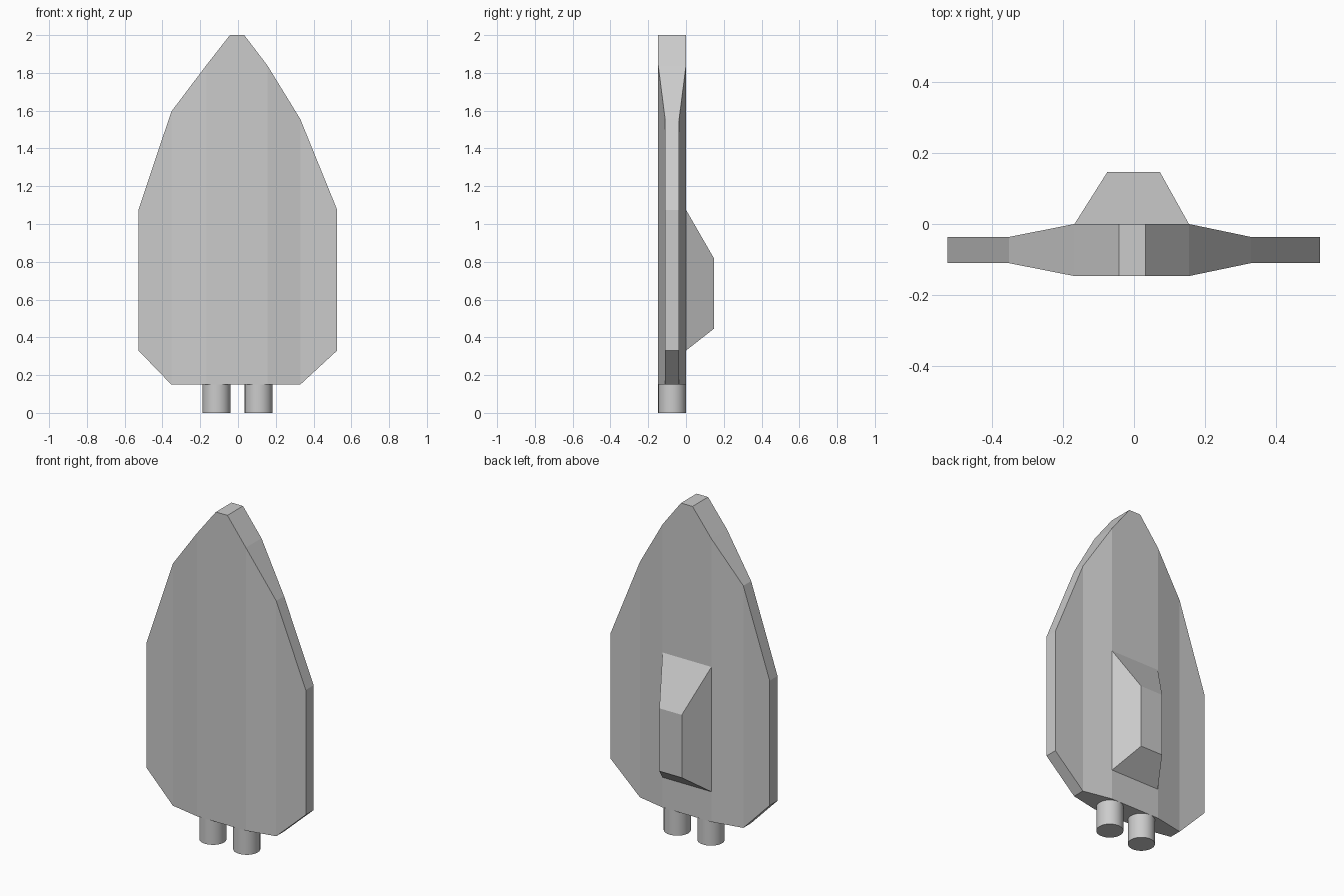
import bpy, bmesh
from mathutils import Matrix

cube = bpy.data.objects.get("Cube")
if cube:
    bpy.data.objects.remove(cube)

# Single plain grey
grey = bpy.data.materials.new("light_grey")
grey.use_nodes = True
colour = (0.6, 0.6, 0.6, 1)
grey.diffuse_color = colour
grey.node_tree.nodes["Principled BSDF"].inputs["Base Color"].default_value = colour


def finish(name, bm):
    bmesh.ops.recalc_face_normals(bm, faces=bm.faces)
    mesh = bpy.data.meshes.new(name)
    bm.to_mesh(mesh)
    bm.free()
    mesh.materials.append(grey)
    obj = bpy.data.objects.new(name, mesh)
    bpy.context.collection.objects.link(obj)
    return obj


def loft(name, sections):
    """Skin a row of four-point sections and cap both ends."""
    bm = bmesh.new()
    rings = [[bm.verts.new(p) for p in s] for s in sections]
    for a, b in zip(rings, rings[1:]):
        for i in range(4):
            j = (i + 1) % 4
            bm.faces.new((a[i], a[j], b[j], b[i]))
    bm.faces.new(rings[0])
    bm.faces.new(rings[-1])
    return finish(name, bm)


# Hull: stations across the width (x, bottom, top, half thickness)
MID, THICK, THIN = -0.0735, 0.0735, 0.037
stations = [
    (-0.527, 0.33, 1.075, THIN),
    (-0.353, 0.15, 1.595, THIN),
    (-0.168, 0.15, 1.84, THICK),
    (-0.043, 0.15, 2.0, THICK),
    (0.033, 0.15, 2.0, THICK),
    (0.155, 0.15, 1.84, THICK),
    (0.33, 0.15, 1.555, THIN),
    (0.525, 0.33, 1.075, THIN),
]
loft("hull", [[(x, MID - t, lo), (x, MID + t, lo), (x, MID + t, hi), (x, MID - t, hi)]
              for x, lo, hi, t in stations])


# Canopy: tapered block on the back
def rectangle(y, x0, x1, z0, z1):
    return [(x0, y, z0), (x1, y, z0), (x1, y, z1), (x0, y, z1)]


loft("canopy", [rectangle(0, -0.168, 0.155, 0.33, 1.075),
                rectangle(0.147, -0.075, 0.073, 0.445, 0.82)])

# Twin engine nozzles below the hull
for name, x in (("right_nozzle", -0.114), ("left_nozzle", 0.109)):
    bm = bmesh.new()
    bmesh.ops.create_cone(bm, cap_ends=True, segments=32, radius1=THICK, radius2=THICK,
                          depth=0.15, matrix=Matrix.Translation((x, MID, 0.075)))
    nozzle = finish(name, bm)
    bpy.ops.object.select_all(action="DESELECT")
    nozzle.select_set(True)
    bpy.context.view_layer.objects.active = nozzle
    bpy.ops.object.shade_smooth_by_angle()
